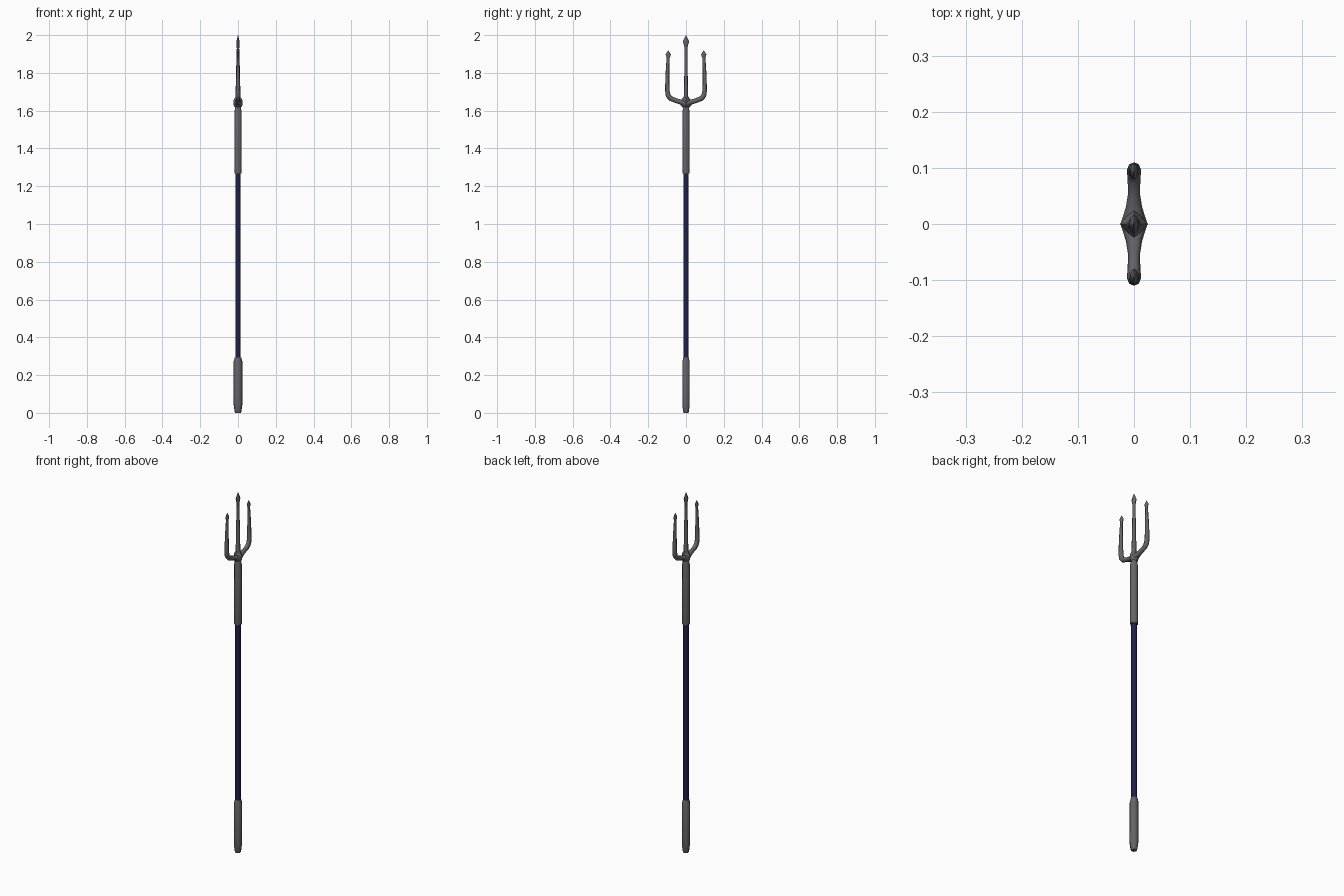
import bpy, bmesh, math
from mathutils import Vector

if "Cube" in bpy.data.objects:
    bpy.data.objects.remove(bpy.data.objects["Cube"])


def material(name, rgb):
    m = bpy.data.materials.new(name)
    m.diffuse_color = (*rgb, 1)
    m.use_nodes = True
    m.node_tree.nodes["Principled BSDF"].inputs["Base Color"].default_value = m.diffuse_color
    return m


STEEL = material("dark steel", (0.13, 0.13, 0.13))
NAVY = material("navy blue", (0.014, 0.014, 0.065))


def loft(name, stations, sides, mat, phase=0.0):
    """Skin rings along a path in the YZ plane: (y, z, half size in x, half size across)."""
    bm = bmesh.new()
    pts = [Vector((0, s[0], s[1])) for s in stations]
    rings = []
    for i, (y, z, rx, rc) in enumerate(stations):
        t = (pts[min(i + 1, len(pts) - 1)] - pts[max(i - 1, 0)]).normalized()
        across = Vector((0, t.z, -t.y))
        ring = []
        for k in range(sides):
            a = 2 * math.pi * (k + phase) / sides
            ring.append(bm.verts.new(pts[i] + Vector((rx * math.cos(a), 0, 0))
                                     + across * rc * math.sin(a)))
        rings.append(ring)
    for a, b in zip(rings, rings[1:]):
        for k in range(sides):
            j = (k + 1) % sides
            bm.faces.new((a[k], a[j], b[j], b[k]))
    bm.faces.new(rings[0][::-1])
    bm.faces.new(rings[-1])
    bmesh.ops.recalc_face_normals(bm, faces=bm.faces)
    me = bpy.data.meshes.new(name)
    bm.to_mesh(me)
    bm.free()
    ob = bpy.data.objects.new(name, me)
    bpy.context.collection.objects.link(ob)
    me.materials.append(mat)
    bpy.ops.object.select_all(action='DESELECT')
    ob.select_set(True)
    bpy.context.view_layer.objects.active = ob
    bpy.ops.object.shade_smooth_by_angle(angle=math.radians(62))
    return ob


def upright(profile):
    return [(0, z, rx, ry) for z, rx, ry in profile]


# Pole parts, bottom to top
loft("butt_grip", upright([(0, .015, .015), (.008, .018, .018), (.045, .0235, .0225),
                           (.27, .0235, .0225), (.293, .017, .017)]), 6, STEEL)
loft("shaft", upright([(.28, .0148, .0155), (1.28, .0148, .0155)]), 8, NAVY, 0.5)
loft("upper_sleeve", upright([(1.268, .0195, .0195), (1.28, .0215, .0215),
                              (1.595, .0205, .0205), (1.618, .016, .016),
                              (1.64, .014, .012)]), 8, STEEL, 0.5)

# Faceted hub where the prongs meet
loft("hub", upright([(1.615, .014, .014), (1.63, .025, .03), (1.652, .025, .028),
                     (1.675, .012, .012)]), 4, STEEL)

# Centre prong with a flat spear point
loft("centre_prong", upright([(1.64, .014, .013), (1.70, .0125, .0105), (1.80, .0105, .009),
                              (1.93, .0065, .008), (1.94, .007, .009), (1.965, .0085, .017),
                              (2.0, .0008, .0008)]), 8, STEEL)

# Curved side prong, mirrored to the other side
side = [(0, 1.637, .024, .016), (.03, 1.646, .0145, .013), (.055, 1.654, .0105, .0125),
        (.08, 1.664, .0115, .0135), (.094, 1.679, .0125, .0135), (.098, 1.70, .012, .012),
        (.099, 1.74, .011, .011), (.098, 1.80, .009, .010), (.095, 1.875, .006, .008),
        (.0945, 1.882, .006, .0085), (.094, 1.897, .007, .0145), (.094, 1.919, .0008, .0008)]
loft("side_prong_right", side, 8, STEEL)
loft("side_prong_left", [(-y, z, a, b) for y, z, a, b in side], 8, STEEL)
